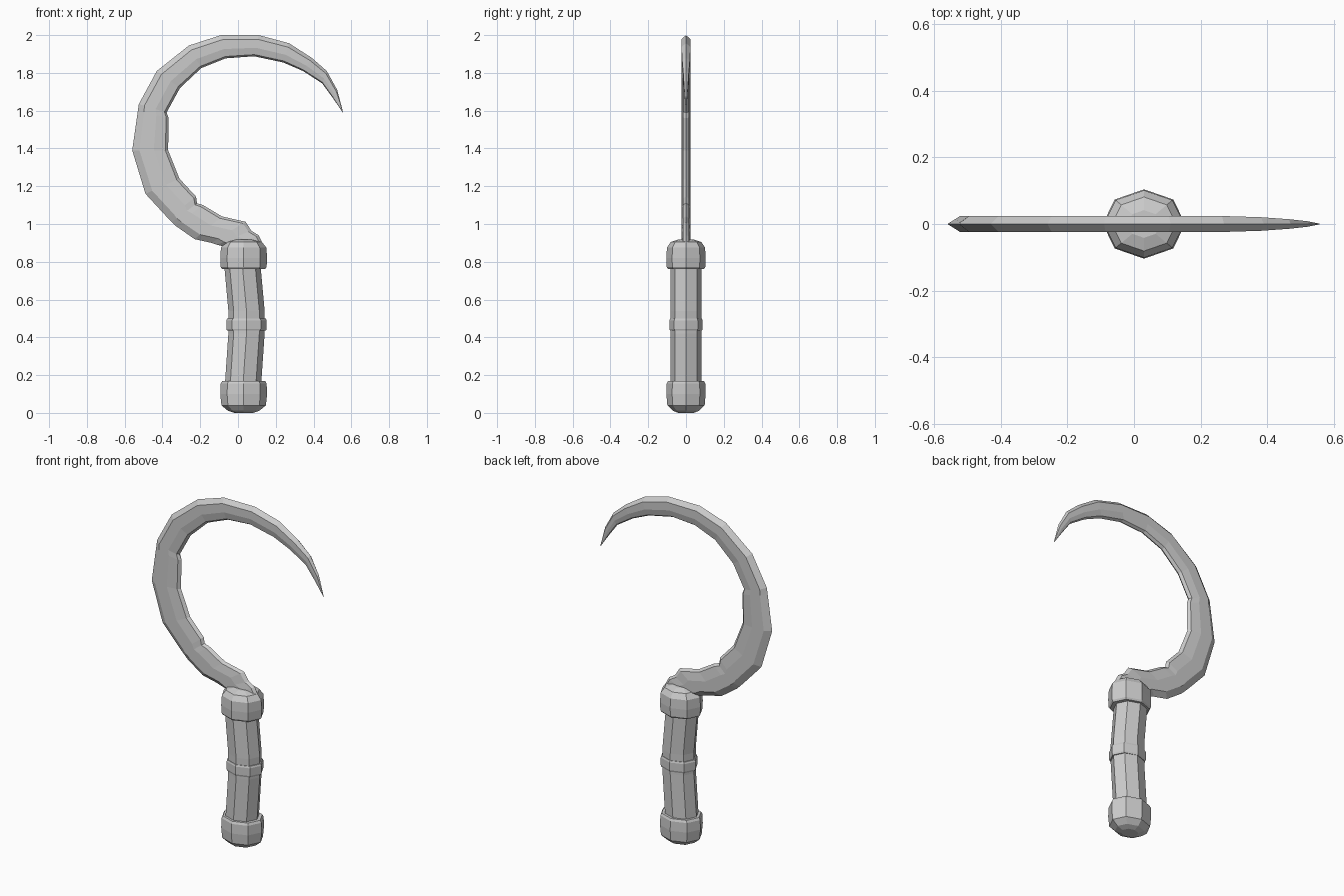
import bpy
import bmesh
from math import cos, sin, tau

cube = bpy.data.objects.get("Cube")
if cube:
    bpy.data.objects.remove(cube, do_unlink=True)

# One plain grey for the whole tool
grey = bpy.data.materials.new("worn grey")
grey.use_nodes = True
colour = (0.6, 0.6, 0.6, 1)
grey.diffuse_color = colour
grey.node_tree.nodes["Principled BSDF"].inputs["Base Color"].default_value = colour


def loft(name, rings):
    """Skin a list of equal-length closed rings and cap both ends."""
    bm = bmesh.new()
    loops = [[bm.verts.new(point) for point in ring] for ring in rings]
    count = len(loops[0])
    for lower, upper in zip(loops, loops[1:]):
        for i in range(count):
            j = (i + 1) % count
            bm.faces.new((lower[i], lower[j], upper[j], upper[i]))
    bm.faces.new(loops[0][::-1])
    bm.faces.new(loops[-1])
    bmesh.ops.recalc_face_normals(bm, faces=bm.faces)
    mesh = bpy.data.meshes.new(name)
    bm.to_mesh(mesh)
    bm.free()
    mesh.materials.append(grey)
    part = bpy.data.objects.new(name, mesh)
    bpy.context.collection.objects.link(part)
    return part


def octagon(centre_x, z, radius_x, radius_y):
    angles = [tau * i / 8 for i in range(8)]
    return [(centre_x + radius_x * cos(a), radius_y * sin(a), z) for a in angles]


def turned_part(name, profile, radius_x, radius_y):
    """Eight-sided part from (centre x, height, scale) stations."""
    loft(name, [octagon(x, z, radius_x * s, radius_y * s) for x, z, s in profile])


# Handle: bent grip, middle band and two rounded caps
turned_part("grip", [(0.025, 0.12, 1), (0.03, 0.2, 1), (0.045, 0.42, 1),
                     (0.045, 0.54, 1), (0.025, 0.76, 1), (0.025, 0.8, 1)], 0.096, 0.082)
turned_part("grip_band", [(0.045, 0.435, 0.96), (0.045, 0.445, 1),
                          (0.045, 0.49, 1), (0.045, 0.5, 0.96)], 0.107, 0.088)
turned_part("bottom_cap", [(0.03, 0, 0.4), (0.03, 0.012, 0.68), (0.03, 0.04, 0.95),
                           (0.03, 0.1, 1), (0.03, 0.155, 0.98), (0.03, 0.168, 0.92)], 0.124, 0.104)
turned_part("top_cap", [(0.03, 0.762, 0.92), (0.03, 0.772, 0.98), (0.03, 0.82, 1),
                        (0.03, 0.875, 0.97), (0.03, 0.905, 0.78), (0.03, 0.918, 0.4)], 0.124, 0.104)

# Blade: back edge and cutting edge, from the handle to the tip, with worn nicks
back_edge = [(-.03, .87), (-.07, .88), (-.11, .89), (-.14, .9), (-.23, .92),
             (-.33, .99), (-.35, 1.01), (-.37, 1.03), (-.49, 1.16), (-.56, 1.39),
             (-.53, 1.6), (-.525, 1.635), (-.43, 1.81), (-.26, 1.945), (-.09, 2),
             (.11, 2), (.27, 1.957), (.39, 1.88), (.47, 1.81), (.525, 1.71), (.557, 1.59)]
cutting_edge = [(.14, .88), (.11, .94), (.07, .965), (.04, 1.012), (-.085, 1.04),
                (-.185, 1.1), (-.217, 1.11), (-.222, 1.145), (-.31, 1.24), (-.37, 1.39),
                (-.367, 1.56), (-.378, 1.59), (-.307, 1.72), (-.195, 1.825), (-.065, 1.877),
                (.085, 1.888), (.24, 1.855), (.344, 1.81), (.445, 1.745), (.5, 1.67), (.555, 1.59)]
# Half section: fraction across the blade and half thickness
section = [(0, 0), (0.2, 0.024), (0.6, 0.024), (0.92, 0.015), (1, 0)]
section += [(f, -y) for f, y in section[-2:0:-1]]

taper = [1] * 17 + [0.85, 0.6, 0.35, 0.04]
blade_rings = []
for (bx, bz), (cx, cz), thin in zip(back_edge, cutting_edge, taper):
    blade_rings.append([(bx + (cx - bx) * f, y * thin, bz + (cz - bz) * f) for f, y in section])
loft("blade", blade_rings)
